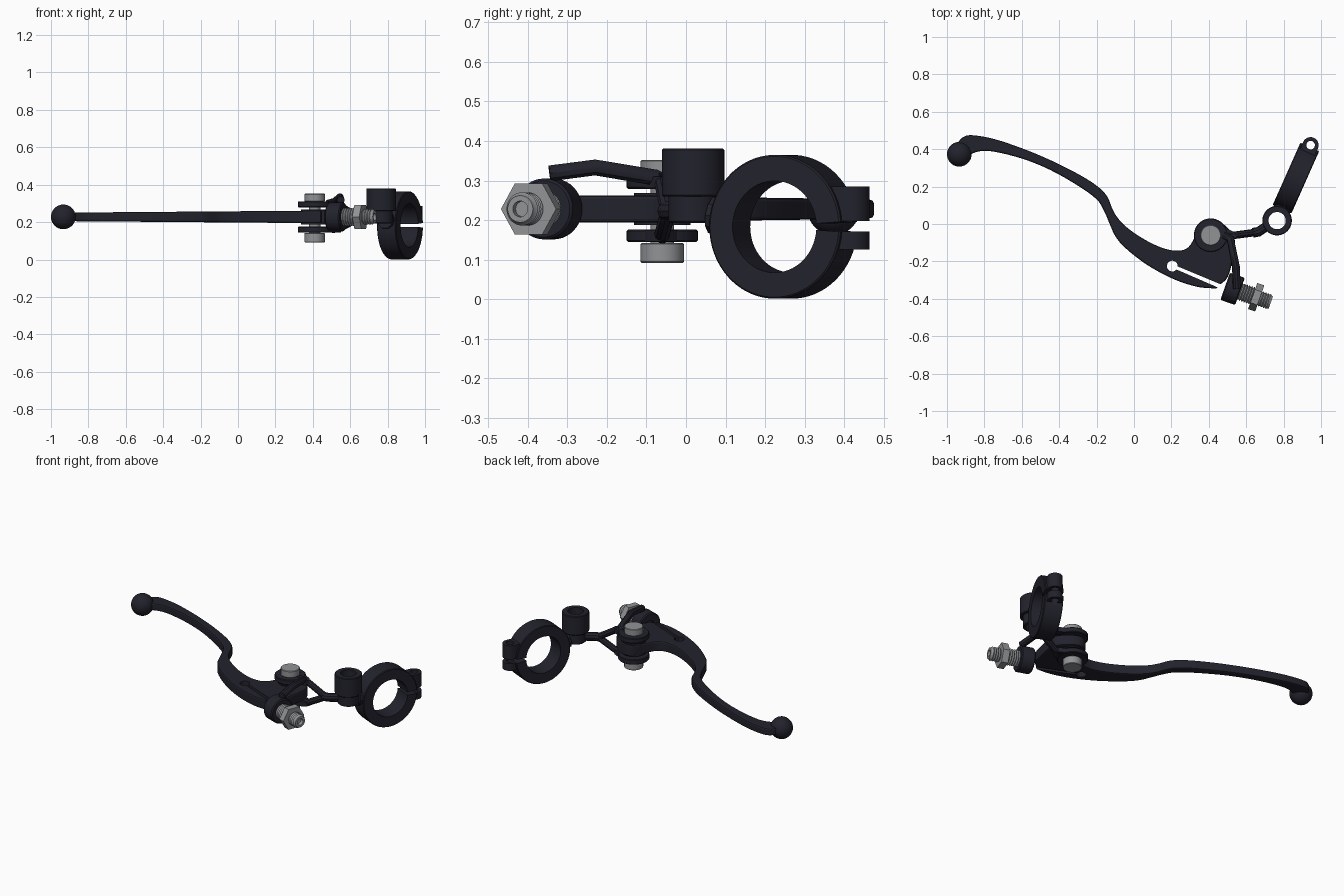
import bpy, bmesh, math
from mathutils import Vector, Matrix

if "Cube" in bpy.data.objects:
    bpy.data.objects.remove(bpy.data.objects["Cube"])


def material(name, rgb):
    m = bpy.data.materials.new(name)
    m.diffuse_color = (*rgb, 1)
    m.use_nodes = True
    m.node_tree.nodes["Principled BSDF"].inputs["Base Color"].default_value = m.diffuse_color
    return m


BLACK = material("black_coating", (0.016, 0.016, 0.026))
STEEL = material("bare_steel", (0.28, 0.29, 0.30))


def finish(ob, mat, angle=35):
    bpy.ops.object.select_all(action='DESELECT')
    ob.select_set(True)
    bpy.context.view_layer.objects.active = ob
    ob.data.materials.clear()
    ob.data.materials.append(mat)
    bpy.ops.object.shade_smooth_by_angle(angle=math.radians(angle))
    return ob


def mesh_object(name, bm, mat):
    bmesh.ops.recalc_face_normals(bm, faces=bm.faces[:])
    me = bpy.data.meshes.new(name)
    bm.to_mesh(me)
    bm.free()
    ob = bpy.data.objects.new(name, me)
    bpy.context.collection.objects.link(ob)
    return finish(ob, mat)


def lathe(name, profile, loc, axis=(0, 0, 1), mat=BLACK, segs=40, gap=0.0, xdir=None):
    """Revolve a closed (radius, height) profile; gap leaves an opening at local +x."""
    z = Vector(axis).normalized()
    x = Vector(xdir) if xdir else (Vector((1, 0, 0)) if abs(z.z) > 0.9 else Vector((0, 0, 1)))
    x = (x - z * x.dot(z)).normalized()
    y = z.cross(x)
    bm = bmesh.new()
    count = segs + 1 if gap else segs
    rows = []
    for i in range(count):
        a = gap + (2 * math.pi - 2 * gap) * i / segs
        rows.append([bm.verts.new(Vector(loc) + (x * math.cos(a) + y * math.sin(a)) * r + z * h)
                     for r, h in profile])
    n = len(profile)
    for i in range(segs):
        a, b = rows[i], rows[(i + 1) % count]
        for j in range(n):
            k = (j + 1) % n
            if profile[j][0] > 1e-6 or profile[k][0] > 1e-6:
                bm.faces.new((a[j], a[k], b[k], b[j]))
    if gap:
        bm.faces.new(rows[0])
        bm.faces.new(rows[-1])
    bmesh.ops.remove_doubles(bm, verts=bm.verts[:], dist=1e-5)
    return mesh_object(name, bm, mat)


def ring_profile(ri, ro, h, c=0.0):
    """Rectangular section with chamfered outer corners."""
    if not c:
        return [(ri, -h), (ro, -h), (ro, h), (ri, h)]
    return [(ri, -h), (ro - c, -h), (ro, -h + c), (ro, h - c), (ro - c, h), (ri, h)]


def prism(name, pts, z0, z1, mat=BLACK):
    bm = bmesh.new()
    low = [bm.verts.new((x, y, z0)) for x, y in pts]
    high = [bm.verts.new((x, y, z1)) for x, y in pts]
    bm.faces.new(low)
    bm.faces.new(high)
    for i in range(len(pts)):
        j = (i + 1) % len(pts)
        bm.faces.new((low[i], low[j], high[j], high[i]))
    return mesh_object(name, bm, mat)


def rod(name, pts, radius):
    cu = bpy.data.curves.new(name, 'CURVE')
    cu.dimensions = '3D'
    cu.bevel_depth, cu.bevel_resolution, cu.use_fill_caps = radius, 3, True
    sp = cu.splines.new('POLY')
    sp.points.add(len(pts) - 1)
    for p, co in zip(sp.points, pts):
        p.co = (*co, 1)
    ob = bpy.data.objects.new(name, cu)
    bpy.context.collection.objects.link(ob)
    bpy.ops.object.select_all(action='DESELECT')
    ob.select_set(True)
    bpy.context.view_layer.objects.active = ob
    bpy.ops.object.convert(target='MESH')
    return finish(bpy.context.object, BLACK)


def cut(ob, cutter):
    m = ob.modifiers.new("cut", 'BOOLEAN')
    m.operation, m.solver, m.object = 'DIFFERENCE', 'EXACT', cutter
    cutter.hide_render = True
    cutter.hide_set(True)
    # bake the cut so the part carries its final shape
    bpy.context.view_layer.objects.active = ob
    ob.select_set(True)
    bpy.ops.object.modifier_apply(modifier=m.name)
    bpy.data.objects.remove(cutter)


def smooth_line(pts, steps=4):
    """Catmull-Rom through the points."""
    p = [Vector(q) for q in pts]
    p = [2 * p[0] - p[1]] + p + [2 * p[-1] - p[-2]]
    out = []
    for i in range(1, len(p) - 2):
        a, b, c, d = p[i - 1:i + 3]
        for s in range(steps):
            t = s / steps
            out.append(0.5 * (2 * b + (c - a) * t + (2 * a - 5 * b + 4 * c - d) * t * t
                              + (3 * b - a - 3 * c + d) * t ** 3))
    return out + [p[-2]]


ZC = 0.228
PIVOT = (0.41, -0.06)

# Lever blade: flat outline, slightly thicker toward the pivot
upper = [(-0.95, 0.42), (-0.92, 0.46), (-0.87, 0.475), (-0.75, 0.455), (-0.6, 0.405), (-0.45, 0.343),
         (-0.3, 0.268), (-0.2, 0.205), (-0.145, 0.15), (-0.115, 0.08), (-0.085, 0.03), (-0.03, -0.025),
         (0.06, -0.085), (0.15, -0.127), (0.23, -0.143), (0.29, -0.125), (0.33, -0.06), (0.37, 0.01),
         (0.43, 0.025), (0.5, -0.02), (0.54, -0.09), (0.525, -0.2), (0.5, -0.285), (0.46, -0.325)]
lower = [(0.44, -0.345), (0.35, -0.338), (0.25, -0.31), (0.15, -0.265), (0.05, -0.205), (-0.05, -0.125),
         (-0.1, -0.065), (-0.13, 0.0), (-0.16, 0.07), (-0.2, 0.132), (-0.3, 0.205), (-0.45, 0.29),
         (-0.6, 0.35), (-0.75, 0.387), (-0.83, 0.388), (-0.9, 0.36)]
outline = [(v.x, v.y) for v in smooth_line(upper) + smooth_line(lower)]
lever = prism("lever_blade", outline, -1, 1)
for v in lever.data.vertices:
    v.co.z = ZC + v.co.z * (0.023 + 0.011 * (v.co.x + 0.9) / 1.4)
bev = lever.modifiers.new("edge", 'BEVEL')
bev.width, bev.segments, bev.limit_method, bev.angle_limit = 0.009, 2, 'ANGLE', math.radians(60)
bpy.ops.object.modifier_apply(modifier=bev.name)

# Break-away slot with a round stress hole
cut(lever, lathe("hole_cutter", ring_profile(0, 0.029, 0.2), (0.205, -0.225, ZC), segs=24))
cut(lever, prism("slot_cutter", [(0.215, -0.219), (0.52, -0.346), (0.51, -0.366), (0.208, -0.235)], 0, 0.5))
finish(lever, BLACK)

# Ball end
R = 0.066
lathe("ball_end", [(R * math.sin(math.pi * i / 20), -R * math.cos(math.pi * i / 20)) for i in range(21)],
      (-0.934, 0.373, ZC))

# Pivot: two plates, boss between them, bolt through
for side, zc in (("upper", 0.295), ("lower", 0.160)):
    lathe(side + "_pivot_plate", ring_profile(0, 0.09, 0.016, 0.004), (*PIVOT, zc))
    prism(side + "_plate_tongue", [(0.42, -0.125), (0.53, -0.09), (0.55, -0.065), (0.53, -0.04), (0.42, 0.01)],
          zc - 0.0145, zc + 0.0145)
    s = 1 if side == "upper" else -1
    rod(side + "_perch_arm", [(0.50, -0.06, zc), (0.54, -0.06, zc - s * 0.005),
                              (0.65, -0.045, ZC - 0.005)], 0.02)
lathe("pivot_boss", ring_profile(0, 0.072, 0.04), (*PIVOT, ZC))
lathe("pivot_bolt_shaft", ring_profile(0, 0.03, 0.105), (*PIVOT, ZC), mat=STEEL)
lathe("pivot_bolt_head", ring_profile(0, 0.055, 0.021, 0.003), (*PIVOT, 0.331), mat=STEEL)
lathe("pivot_bolt_nut", ring_profile(0, 0.055, 0.025, 0.003), (*PIVOT, 0.117), mat=STEEL)

# Arm to the perch post, and the hollow post
rod("perch_stem", [(0.635, -0.047, ZC - 0.005), (0.665, -0.042, ZC - 0.005), (0.72, -0.005, ZC - 0.005)], 0.026)
lathe("post_cup", ring_profile(0.046, 0.079, 0.061, 0.004), (0.765, 0.018, 0.32))
lathe("post_base", ring_profile(0.046, 0.062, 0.035, 0.004), (0.765, 0.018, 0.228))

# Bar clamp, a split ring
AXIS, OUT = Vector((0.914, -0.407, 0)), Vector((0.407, 0.914, 0))
CENTRE = Vector((0.866, 0.246, 0.183))
clamp = lathe("bar_clamp_ring", [(0.116, -0.055), (0.178, -0.055), (0.182, -0.051), (0.182, 0.051),
                                 (0.178, 0.055), (0.116, 0.055)], CENTRE, AXIS, segs=64, gap=0.07, xdir=OUT)
rod("clamp_neck", [CENTRE - OUT * 0.195 + Vector((0, 0, 0.03)), CENTRE - OUT * 0.13 + Vector((0, 0, 0.02))], 0.048)

# Clamp ears with a through hole
ear = CENTRE + OUT * 0.192
arc = [ear + (OUT * math.cos(a) + AXIS * math.sin(a)) * 0.043
       for a in [math.pi * (i / 14 - 0.5) for i in range(15)]]
ear_outline = [(p.x, p.y) for p in arc + [ear - OUT * 0.05 + AXIS * 0.043, ear - OUT * 0.05 - AXIS * 0.043]]
ears = [prism("upper_clamp_ear", ear_outline, 0.197, 0.285),
        prism("lower_clamp_ear", ear_outline, 0.125, 0.171)]
for ob in [clamp] + ears:
    cut(ob, lathe("ear_hole_cutter", ring_profile(0, 0.023, 0.4), (ear.x, ear.y, 0.2), segs=24))
    finish(ob, BLACK)

# Cable adjuster: holder, its support arm, threaded barrel and lock nut
DIR = Vector((0.943, -0.333, 0))
H = Vector((0.527, -0.347, ZC))
lathe("adjuster_holder", ring_profile(0.03, 0.077, 0.042, 0.006), H, DIR)
rod("adjuster_arm", [(0.55, -0.345, 0.318), (0.545, -0.23, 0.333), (0.515, -0.08, 0.308), (0.48, -0.06, 0.298)], 0.021)
thread = [(0.02, 0.0)]
for i in range(14):
    thread += [(0.049 if i < 7 else 0.042, 0.0135 * i + 0.002), (0.041 if i < 7 else 0.036, 0.0135 * i + 0.0088)]
thread += [(0.034, 0.192), (0.02, 0.192)]
lathe("threaded_barrel", thread, H + DIR * 0.025, DIR, STEEL, 28)
lathe("barrel_core", ring_profile(0, 0.021, 0.07), H + DIR * 0.125, DIR, STEEL, 20)
lathe("lock_nut", ring_profile(0.035, 0.074, 0.02), H + DIR * 0.134, DIR, STEEL, 6, xdir=(0.333, 0.943, 0))
